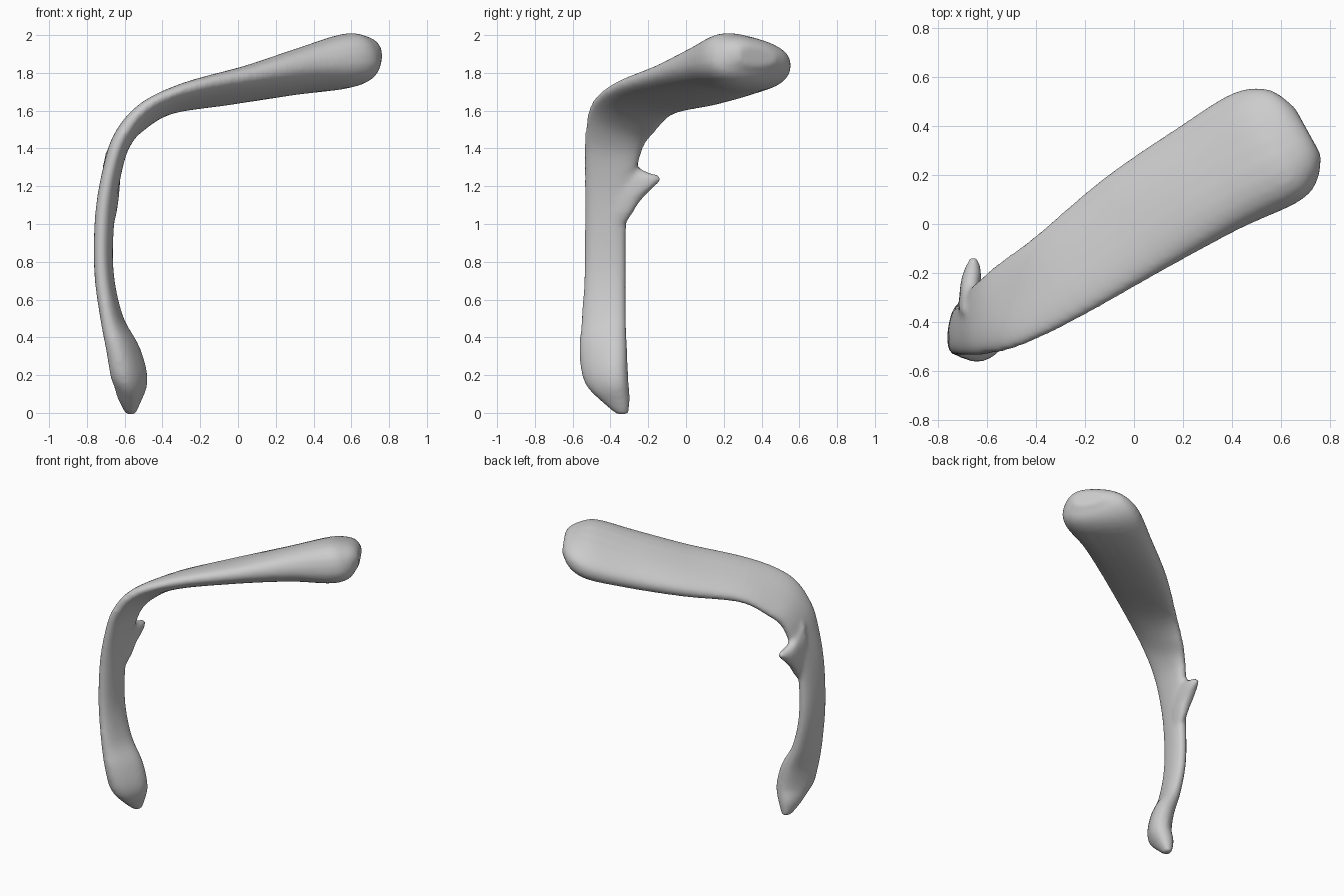
import bpy
import bmesh
import math
from mathutils import Vector

cube = bpy.data.objects.get("Cube")
if cube:
    bpy.data.objects.remove(cube, do_unlink=True)

SIDES = 24   # vertices around each cross-section
STEPS = 5    # interpolated rings between two key sections
BOXY = .85   # below one squares the cross-section a little

# Key sections: centre x y z, half-width vector x y z, half thickness
shaft = [
    (-.57, -.335, -.008, -.01, -.03, 0, .025),
    (-.575, -.38, .08, -.035, -.078, 0, .06),
    (-.575, -.425, .18, -.065, -.11, 0, .076),
    (-.607, -.437, .33, -.058, -.122, 0, .07),
    (-.668, -.435, .5, -.03, -.117, 0, .052),
    (-.71, -.428, .75, -.018, -.11, 0, .047),
    (-.704, -.423, 1.05, -.018, -.112, 0, .048),
    (-.662, -.397, 1.3, -.015, -.14, 0, .048),
    (-.61, -.376, 1.45, 0, -.158, .03, .05),
    (-.51, -.33, 1.565, .035, -.172, .07, .05),
    (-.32, -.22, 1.665, .08, -.172, .065, .056),
    (0, 0, 1.735, .12, -.188, .07, .08),
    (.3, .185, 1.8, .125, -.205, .07, .11),
    (.54, .315, 1.85, .135, -.22, .05, .138),
    (.65, .37, 1.88, .1, -.18, .02, .105),
    (.71, .38, 1.885, .055, -.1, .01, .05),
]

# Small pointed spur on the back of the upright, flared into its base
spur = [
    (-.68, -.36, 1.19, 0, 0, .22, .042),
    (-.672, -.3, 1.19, 0, 0, .16, .042),
    (-.668, -.25, 1.205, 0, 0, .095, .042),
    (-.66, -.195, 1.222, 0, 0, .05, .036),
    (-.653, -.138, 1.24, 0, 0, .018, .018),
]


def blend(a, b, c, d, t):
    """Smooth curve from b to c, guided by a and d."""
    return 0.5 * (2 * b + (c - a) * t + (2 * a - 5 * b + 4 * c - d) * t * t
                  + (3 * b - a - 3 * c + d) * t ** 3)


def refine(keys):
    """Fill in rings between the key sections."""
    padded = [keys[0]] + keys + [keys[-1]]
    rings = []
    for i in range(len(keys) - 1):
        group = padded[i:i + 4]
        for s in range(STEPS):
            rings.append([blend(*column, s / STEPS) for column in zip(*group)])
    return rings + [list(keys[-1])]


def squared(value):
    """Push a sine or cosine outward for a boxier oval."""
    return math.copysign(abs(value) ** BOXY, value)


def loft(bm, keys):
    """Closed tube with an oval section that varies along its path."""
    rings = refine(keys)
    centres = [Vector(r[:3]) for r in rings]
    loops = []
    for i, ring in enumerate(rings):
        before = centres[max(i - 1, 0)]
        after = centres[min(i + 1, len(rings) - 1)]
        width = Vector(ring[3:6])
        depth = (after - before).cross(width).normalized() * ring[6]
        # The broad end is thicker along its front edge
        taper = max(0, min(.22, centres[i].x * .5))
        loop = []
        for k in range(SIDES):
            angle = math.tau * k / SIDES
            across = squared(math.cos(angle))
            through = squared(math.sin(angle)) * (1 + taper * across)
            loop.append(bm.verts.new(centres[i] + width * across + depth * through))
        loops.append(loop)
    for low, high in zip(loops, loops[1:]):
        for k in range(SIDES):
            n = (k + 1) % SIDES
            bm.faces.new((low[k], low[n], high[n], high[k]))
    bm.faces.new(loops[0][::-1])
    bm.faces.new(loops[-1])


bm = bmesh.new()
loft(bm, shaft)
loft(bm, spur)
bmesh.ops.recalc_face_normals(bm, faces=bm.faces)
mesh = bpy.data.meshes.new("curved_bone")
bm.to_mesh(mesh)
bm.free()
bone = bpy.data.objects.new("curved_bone", mesh)
bpy.context.collection.objects.link(bone)

# Plain grey surface
grey = bpy.data.materials.new("plain_grey")
grey.use_nodes = True
colour = (.6, .6, .6, 1)
grey.diffuse_color = colour
grey.node_tree.nodes["Principled BSDF"].inputs["Base Color"].default_value = colour
mesh.materials.append(grey)

# Fuse the spur into the shaft and soften the joint
fuse = bone.modifiers.new("fuse", "REMESH")
fuse.mode = "VOXEL"
fuse.voxel_size = .014
fuse.use_smooth_shade = True
soften = bone.modifiers.new("soften", "SMOOTH")
soften.factor = .5
soften.iterations = 8
for face in mesh.polygons:
    face.use_smooth = True
